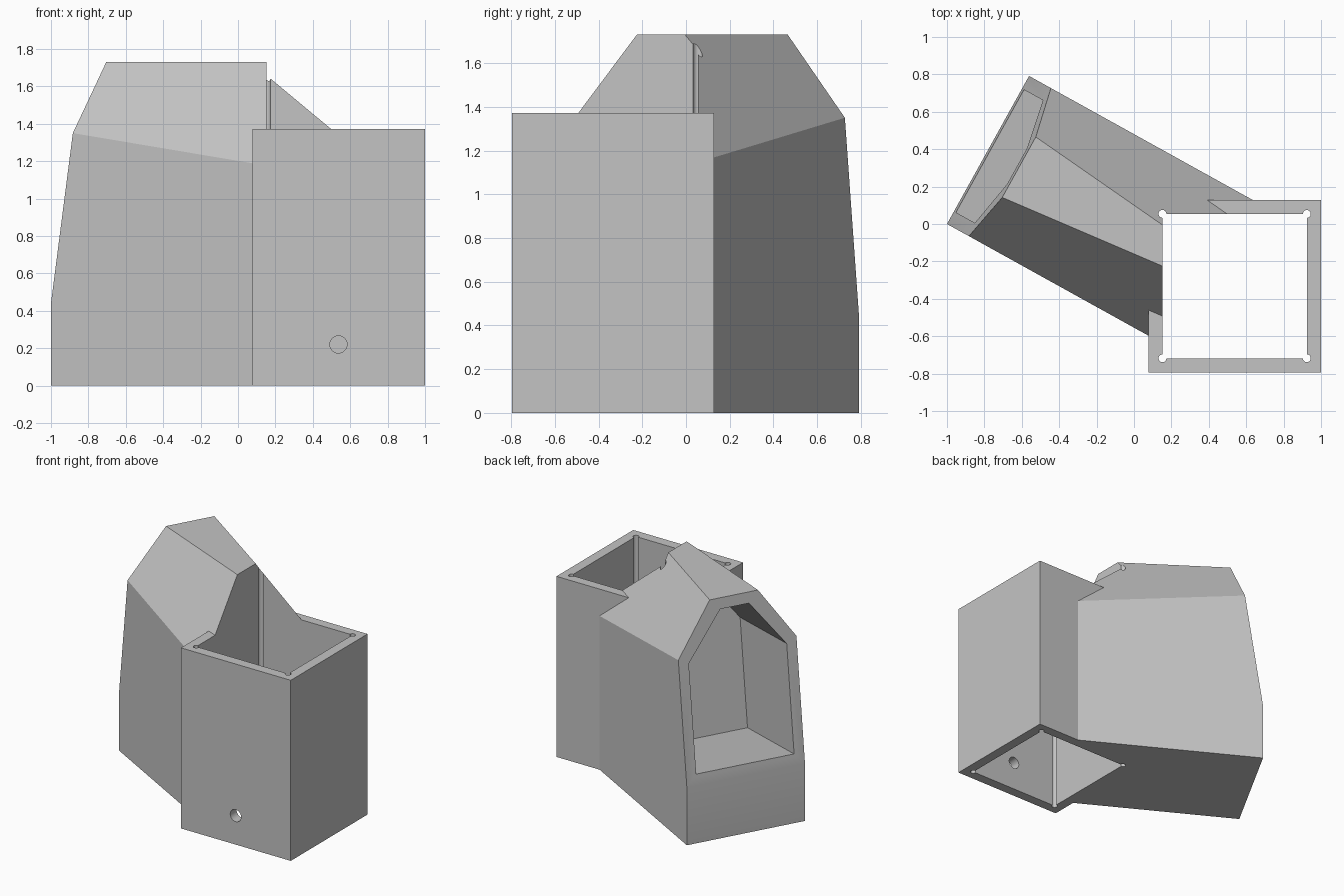
import bpy, bmesh, math
from mathutils import Matrix, Vector

cube = bpy.data.objects.get("Cube")
if cube:
    bpy.data.objects.remove(cube)

grey = bpy.data.materials.new("light_grey")
grey.use_nodes = True
grey.diffuse_color = (0.55, 0.55, 0.55, 1)
grey.node_tree.nodes["Principled BSDF"].inputs["Base Color"].default_value = grey.diffuse_color

ARM = Matrix.Translation((-1, 0, 0)) @ Matrix.Rotation(math.radians(-29), 4, 'Z')
WIDTH, HEIGHT, LEAN, KNEE = 0.905, 1.73, 0.147, 0.44


def finish(name, bm, matrix=Matrix()):
    bm.transform(matrix)
    bmesh.ops.recalc_face_normals(bm, faces=bm.faces)
    mesh = bpy.data.meshes.new(name)
    bm.to_mesh(mesh)
    bm.free()
    mesh.materials.append(grey)
    obj = bpy.data.objects.new(name, mesh)
    bpy.context.collection.objects.link(obj)
    return obj


def extruded(points, vector):
    bm = bmesh.new()
    face = bm.faces.new([bm.verts.new(p) for p in points])
    grown = bmesh.ops.extrude_face_region(bm, geom=[face], use_keep_orig=True)
    verts = [g for g in grown["geom"] if isinstance(g, bmesh.types.BMVert)]
    bmesh.ops.translate(bm, verts=verts, vec=vector)
    return bm


def block(name, x0, x1, y0, y1, z0, z1):
    base = [(x0, y0, z0), (x1, y0, z0), (x1, y1, z0), (x0, y1, z0)]
    return finish(name, extruded(base, (0, 0, z1 - z0)))


def rod(name, start, end, radius):
    start, end = Vector(start), Vector(end)
    bm = bmesh.new()
    bmesh.ops.create_cone(bm, cap_ends=True, segments=24, radius1=radius,
                          radius2=radius, depth=(end - start).length)
    turn = (end - start).to_track_quat('Z', 'Y').to_matrix().to_4x4()
    return finish(name, bm, Matrix.Translation((start + end) / 2) @ turn)


def combine(target, tool, operation):
    mod = target.modifiers.new("combine", 'BOOLEAN')
    mod.operation, mod.solver, mod.object = operation, 'EXACT', tool
    bpy.context.view_layer.update()
    graph = bpy.context.evaluated_depsgraph_get()
    mesh = bpy.data.meshes.new_from_object(target.evaluated_get(graph))
    target.modifiers.remove(mod)
    target.data = mesh
    bpy.data.objects.remove(tool)


# Square upright tube
body = block("angled_twin_socket", 0.077, 1, -0.795, 0.127, 0, 1.372)

# Angled arm: side profile, then both roof flanks trimmed away
top_u = (HEIGHT - KNEE) * LEAN
side = [(0, 0), (1.5, 0), (1.5, HEIGHT), (top_u, HEIGHT), (0, KNEE)]
arm_bm = extruded([(u, 0, z) for u, z in side], (0, WIDTH, 0))
eave_u = (1.35 - KNEE) * LEAN
for v, slope in ((0, -1.45), (WIDTH, 1.45)):
    cut = bmesh.ops.bisect_plane(arm_bm, geom=arm_bm.verts[:] + arm_bm.edges[:] + arm_bm.faces[:],
                                 plane_co=(eave_u, v, 1.35), plane_no=(LEAN, slope, 1),
                                 clear_outer=True)
    rim = [g for g in cut["geom_cut"] if isinstance(g, bmesh.types.BMEdge)]
    bmesh.ops.holes_fill(arm_bm, edges=rim, sides=0)
combine(body, finish("arm", arm_bm, ARM), 'UNION')

# Vertical through-socket with rounded corner reliefs
combine(body, block("socket_cut", 0.152, 0.924, -0.718, 0.054, -0.2, 2), 'DIFFERENCE')
for x in (0.152, 0.924):
    for y in (-0.718, 0.054):
        combine(body, rod("corner_cut", (x, y, -0.3), (x, y, 2.1), 0.021), 'DIFFERENCE')

# Pocket sunk square into the leaning end face
inward = Vector((1, 0, -LEAN)).normalized()


def on_end(v, z, depth):
    return Vector(((z - KNEE) * LEAN, v, z)) + inward * depth


MID, FLOOR, DEPTH = WIDTH / 2, 0.52, 0.74
outline = [(-0.375, FLOOR), (0.375, FLOOR), (0.375, 1.31), (0.11, 1.65), (-0.11, 1.65), (-0.375, 1.31)]
pocket = extruded([on_end(MID + v, z, -0.1) for v, z in outline], inward * (DEPTH + 0.1))
combine(body, finish("pocket_cut", pocket, ARM), 'DIFFERENCE')
for v in (MID - 0.375, MID + 0.375):
    combine(body, rod("pocket_corner_cut", ARM @ on_end(v, FLOOR, -0.1),
                      ARM @ on_end(v, FLOOR, DEPTH), 0.021), 'DIFFERENCE')

# Round hole through the front wall
combine(body, rod("round_hole_cut", (0.537, -0.9, 0.22), (0.537, -0.5, 0.22), 0.046), 'DIFFERENCE')

bpy.ops.object.select_all(action='DESELECT')
body.select_set(True)
bpy.context.view_layer.objects.active = body
bpy.ops.object.shade_smooth_by_angle(angle=math.radians(25))
